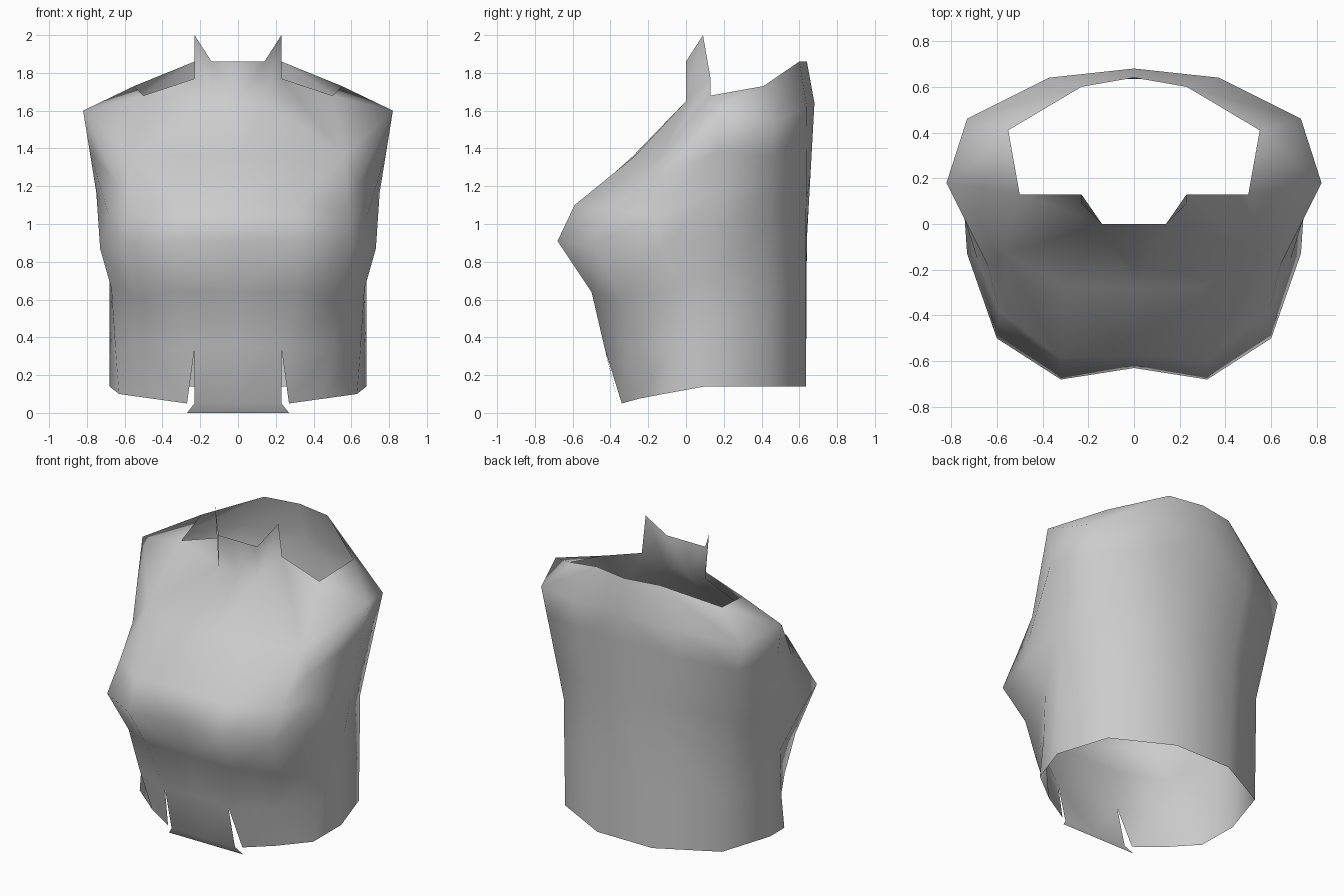
import bpy
import bmesh
from mathutils import Vector

default_cube = bpy.data.objects.get("Cube")
if default_cube:
    bpy.data.objects.remove(default_cube, do_unlink=True)

# Half of the shell is drawn as vertical seams, bottom to top, then mirrored
centre_seam = [(0, -.36, .05), (0, -.43, .35), (0, -.5, .64), (0, -.63, .91),
               (0, -.57, 1.1), (0, -.28, 1.36), (0, 0, 1.65)]
bust_seam = [(.23, -.36, .05), (.23, -.43, .34), (.32, -.5, .64), (.32, -.68, .91),
             (.32, -.59, 1.1), (.3, -.27, 1.36), (.14, 0, 1.65)]
outer_seam = [(.45, -.25, .075), (.5, -.31, .35), (.55, -.35, .61), (.6, -.5, .89),
              (.59, -.38, 1.07), (.56, -.13, 1.36), (.5, .13, 1.68)]
armpit_seam = [(.63, -.12, .1), (.65, -.06, .35), (.67, -.02, .66), (.73, -.13, .87),
               (.685, -.155, 1.05), (.64, -.18, 1.22), (.82, .18, 1.6)]

# Side and back seams only bend at the hem, waist and shoulder
side_bends = [(.68, .1, .14), (.68, .13, .73), (.82, .18, 1.6)]
blade_bends = [(.57, .44, .14), (.58, .44, .84), (.73, .46, 1.54)]
spine_bends = [(.2, .635, .14), (.24, .635, .92), (.37, .64, 1.62)]
back_bends = [(0, .635, .14), (0, .64, .92), (0, .68, 1.64)]
neck_rim = [(.5, .13, 1.68), (.55, .41, 1.73), (.23, .6, 1.86), (0, .64, 1.86)]

# Collar and front hem flap
collar_side = (.23, .13, 1.77)
collar_tip = (.23, .09, 2)
collar_top = (.14, 0, 1.86)
collar_middle = (0, 0, 1.86)
slit_corner = (.27, -.34, .05)
flap_corner = (.27, -.33, 0)
flap_middle = (0, -.33, 0)


def resample(bends):
    """Spread a three-point seam over the same rows as the front seams."""
    hem, waist, shoulder = map(Vector, bends)
    lower = [hem.lerp(waist, step / 2) for step in range(2)]
    upper = [waist.lerp(shoulder, step / 4) for step in range(5)]
    return lower + upper


mesh_builder = bmesh.new()


def face(*corners):
    mesh_builder.faces.new([mesh_builder.verts.new(c) for c in corners])


def strip(left, right, first=0, last=None):
    """Fill the band between two seams with quads."""
    pairs = list(zip(left, right))[first:last]
    for (a, b), (d, c) in zip(pairs, pairs[1:]):
        face(a, b, c, d)


# Front panels
strip(centre_seam, bust_seam)
strip(bust_seam, outer_seam, first=1, last=-1)
strip(outer_seam, armpit_seam)
face(bust_seam[-2], outer_seam[-2], outer_seam[-1], collar_side, bust_seam[-1])

# Side and back panels, with the shoulder band up to the neck rim
back_seams = [resample(b) for b in (side_bends, blade_bends, spine_bends, back_bends)]
strip(armpit_seam, back_seams[0])
for seam, following in zip(back_seams, back_seams[1:]):
    strip(seam, following)
strip([seam[-1] for seam in back_seams], neck_rim)
face(outer_seam[-1], armpit_seam[-1], neck_rim[0])

# Hem: side panel beside an open slit, and the turned-under flap lip
face(slit_corner, outer_seam[0], outer_seam[1], bust_seam[1])
face(flap_middle, flap_corner, bust_seam[0], centre_seam[0])

# Standing collar with a pointed corner
face(centre_seam[-1], bust_seam[-1], collar_top, collar_middle)
face(bust_seam[-1], collar_side, collar_tip, collar_top)

# Weld the panels and drop collapsed faces
bmesh.ops.remove_doubles(mesh_builder, verts=mesh_builder.verts[:], dist=.002)
bmesh.ops.dissolve_degenerate(mesh_builder, edges=mesh_builder.edges[:], dist=.0005)
bmesh.ops.recalc_face_normals(mesh_builder, faces=mesh_builder.faces[:])
front_face = min(mesh_builder.faces, key=lambda f: f.calc_center_median().y)
if front_face.normal.y > 0:
    bmesh.ops.reverse_faces(mesh_builder, faces=mesh_builder.faces[:])

shell_mesh = bpy.data.meshes.new("torso_shell")
mesh_builder.to_mesh(shell_mesh)
mesh_builder.free()
shell = bpy.data.objects.new("torso_shell", shell_mesh)
bpy.context.collection.objects.link(shell)

# Mirror to the other half and shade smooth
mirror = shell.modifiers.new("mirror_halves", "MIRROR")
mirror.use_axis[0] = True
mirror.merge_threshold = .002
for polygon in shell_mesh.polygons:
    polygon.use_smooth = True

# One plain grey
grey = bpy.data.materials.new("plain_grey")
grey.use_nodes = True
colour = (.6, .6, .6, 1)
grey.diffuse_color = colour
grey.node_tree.nodes["Principled BSDF"].inputs["Base Color"].default_value = colour
shell_mesh.materials.append(grey)
